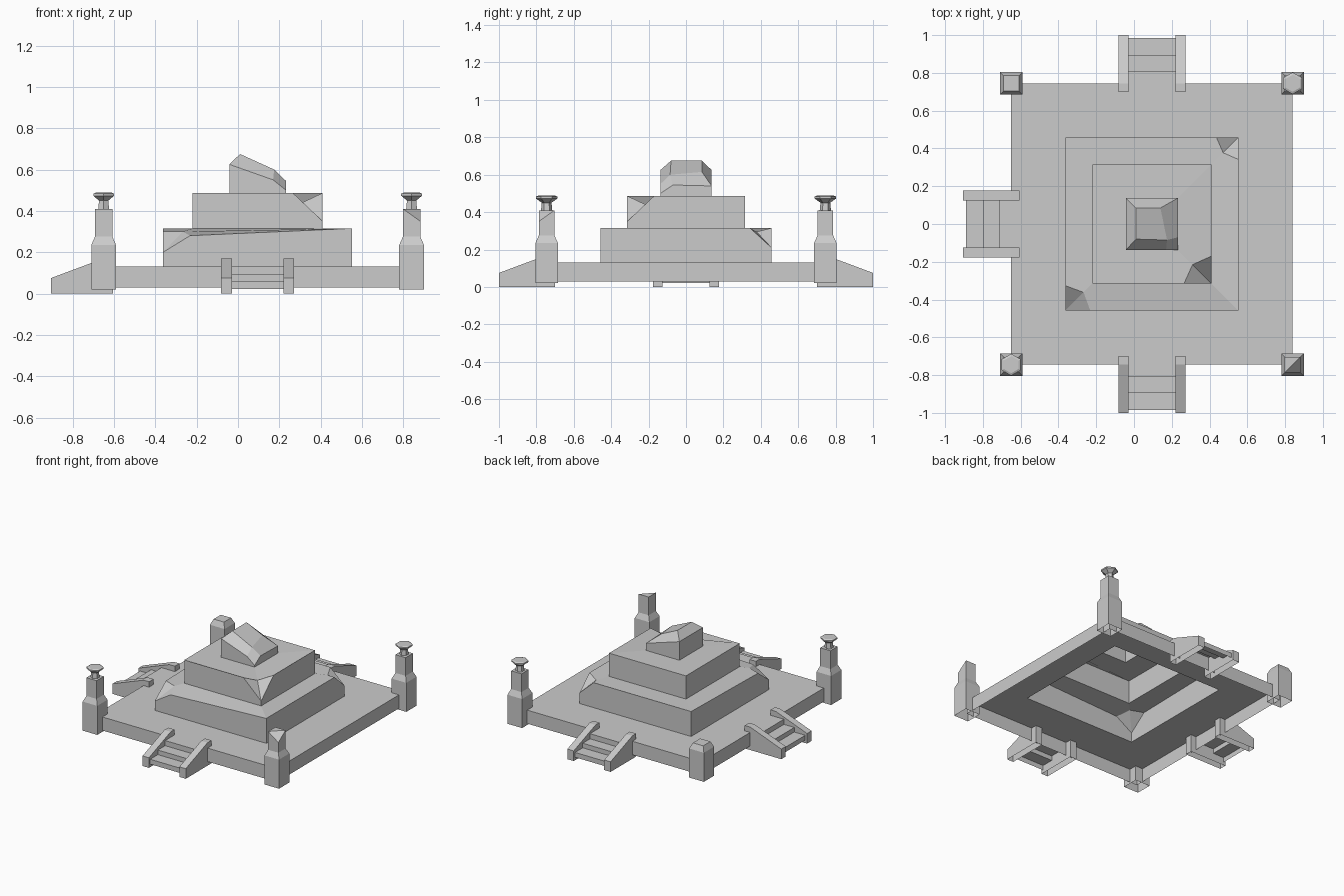
import bpy, bmesh
from math import cos, sin, pi, sqrt
from mathutils import Vector, Matrix

if "Cube" in bpy.data.objects:
    bpy.data.objects.remove(bpy.data.objects["Cube"])

stone = bpy.data.materials.new("grey_stone")
stone.use_nodes = True
stone.diffuse_color = (0.6, 0.6, 0.6, 1)
stone.node_tree.nodes["Principled BSDF"].inputs["Base Color"].default_value = (0.6, 0.6, 0.6, 1)

CX = 0.095      # centre of the platform
HALF = 0.745    # half width of the platform
CORNERS = [Vector(c) for c in ((-1, -1, 0), (1, -1, 0), (1, 1, 0), (-1, 1, 0))]
ALONG = [Vector(d) for d in ((1, 0, 0), (0, 1, 0), (-1, 0, 0), (0, -1, 0))]
UP = Vector((0, 0, 1))


def build(name, polys, matrix=Matrix()):
    """Weld a list of polygons into one flat-shaded object."""
    bm = bmesh.new()
    for poly in polys:
        bm.faces.new([bm.verts.new(p) for p in poly])
    bmesh.ops.remove_doubles(bm, verts=bm.verts[:], dist=1e-5)
    bm.transform(Matrix.Translation((CX, 0, 0)) @ matrix)
    mesh = bpy.data.meshes.new(name)
    bm.to_mesh(mesh)
    bm.free()
    mesh.materials.append(stone)
    obj = bpy.data.objects.new(name, mesh)
    bpy.context.collection.objects.link(obj)
    return obj


def tier(name, half, z0, z1, inner, chips={}):
    """Open-bottomed square step whose top is a ring; chips maps a corner to
    (edge inset, height after, height before, corner height, dent inset, dent height)."""
    low = [c * half + UP * z0 for c in CORNERS]
    ring = [c * inner + UP * z1 for c in CORNERS]
    polys, side_start, side_end, top_start, top_end = [], [], [], [], []
    for i, corner in enumerate(CORNERS):
        base = corner * half
        if i in chips:
            inset, za, zb, zc, dent, zq = chips[i]
            a = base + ALONG[i] * inset + UP * za
            b = base - ALONG[i - 1] * inset + UP * zb
            c = base + UP * zc
            q = base + (ALONG[i] - ALONG[i - 1]) * dent + UP * zq
            polys += [[c, a, q], [c, q, b]]
            side_start.append([a, c])
            side_end.append([c, b])
            top_start.append([q, a])
            top_end.append([b, q])
        else:
            for ends in (side_start, side_end, top_start, top_end):
                ends.append([base + UP * z1])
    for i in range(4):
        j = (i + 1) % 4
        polys.append([low[i], low[j]] + side_end[j] + side_start[i])
        polys.append([ring[i]] + top_start[i] + top_end[j] + [ring[j]])
    return build(name, polys)


def lathe(name, sides, start, profile, spot, drop=0):
    """Faceted column from (radius, z) pairs; drop lowers one corner of the top."""
    rings = [[Vector((r * cos(start + 2 * pi * k / sides),
                      r * sin(start + 2 * pi * k / sides), z))
              for k in range(sides)] for r, z in profile]
    rings[-1][-1].z -= drop
    polys = []
    for lower, upper in zip(rings, rings[1:]):
        for k in range(sides):
            m = (k + 1) % sides
            polys.append([lower[k], lower[m], upper[m], upper[k]])
    top = rings[-1]
    polys += [[top[-1], top[0], top[-2]], top[:-1]]
    return build(name, polys, Matrix.Translation(spot))


# Platform and stepped mound
tier("platform", HALF, 0.03, 0.13, 0.457)
tier("lower_tier", 0.457, 0.13, 0.315, 0.315,
     {0: (0.13, 0.28, 0.30, 0.20, 0.095, 0.30),
      2: (0.115, 0.315, 0.315, 0.21, 0.08, 0.295)})
tier("upper_tier", 0.315, 0.315, 0.487, 0.137,
     {1: (0.145, 0.487, 0.487, 0.35, 0.10, 0.44)})

# Broken block on the summit
h = 0.137
fl, fm, fr = (-h, -h, .625), (.075, -h, .55), (h, -h, .5)
rm, br, bl = (h, -.07, .545), (h, h, .54), (-h, h, .625)
t1, t2 = (-.085, -.08, .675), (-.085, .085, .675)
m1, m2 = (.08, -.085, .60), (.045, .085, .615)
b = [c * h + UP * 0.487 for c in CORNERS]
build("summit_block", [
    [b[0], b[1], fr, fm, fl], [b[1], b[2], br, rm, fr],
    [b[2], b[3], bl, br], [b[3], b[0], fl, bl],
    [fl, fm, m1, t1], [t1, m1, m2, t2], [t2, m2, br, bl],
    [fl, t1, t2, bl], [fm, fr, rm, m1], [m1, rm, br, m2]])

# Corner posts: two with finials, one split, one snapped short
names = ["front_right", "front_left", "back_left", "back_right"]
wide, slim = 0.06 * sqrt(2), 0.042 * sqrt(2)
shaft = [(wide, 0.02), (wide, 0.235), (slim, 0.275), (slim, 0.41)]
for i, name in enumerate(names):
    spot = CORNERS[i] * HALF
    profile = shaft[:3] if name == "back_right" else shaft
    lathe(name + "_post", 4, pi / 4, profile, spot, 0.06 if name == "front_left" else 0)
    if name in ("front_right", "back_left"):
        lathe(name + "_finial", 6, pi / 2,
              [(0.03, 0.41), (0.026, 0.45), (0.058, 0.473), (0.058, 0.483), (0.045, 0.488)], spot)

# Stairs with side rails on three sides
rail = [(-1.0, 0), (-0.70, 0), (-0.70, 0.17), (-0.745, 0.17), (-1.0, 0.075)]
steps = [(-0.985, 0.022), (-0.985, 0.058), (-0.895, 0.058), (-0.895, 0.092),
         (-0.81, 0.092), (-0.81, 0.13), (-HALF, 0.13)]
for name, turn in (("front", 0), ("back", pi), ("right", -pi / 2)):
    spin = Matrix.Rotation(turn, 4, "Z")
    build(name + "_steps", [[(-.125, *p), (.125, *p), (.125, *q), (-.125, *q)]
                            for p, q in zip(steps, steps[1:])], spin)
    for label, x0, x1 in (("a", -0.177, -0.125), ("b", 0.125, 0.177)):
        near = [(x0, *p) for p in rail]
        far = [(x1, *p) for p in rail]
        polys = [near[::-1], far]
        for k in range(1, len(rail)):
            m = (k + 1) % len(rail)
            polys.append([near[k], near[m], far[m], far[k]])
        build(name + "_rail_" + label, polys, spin)
